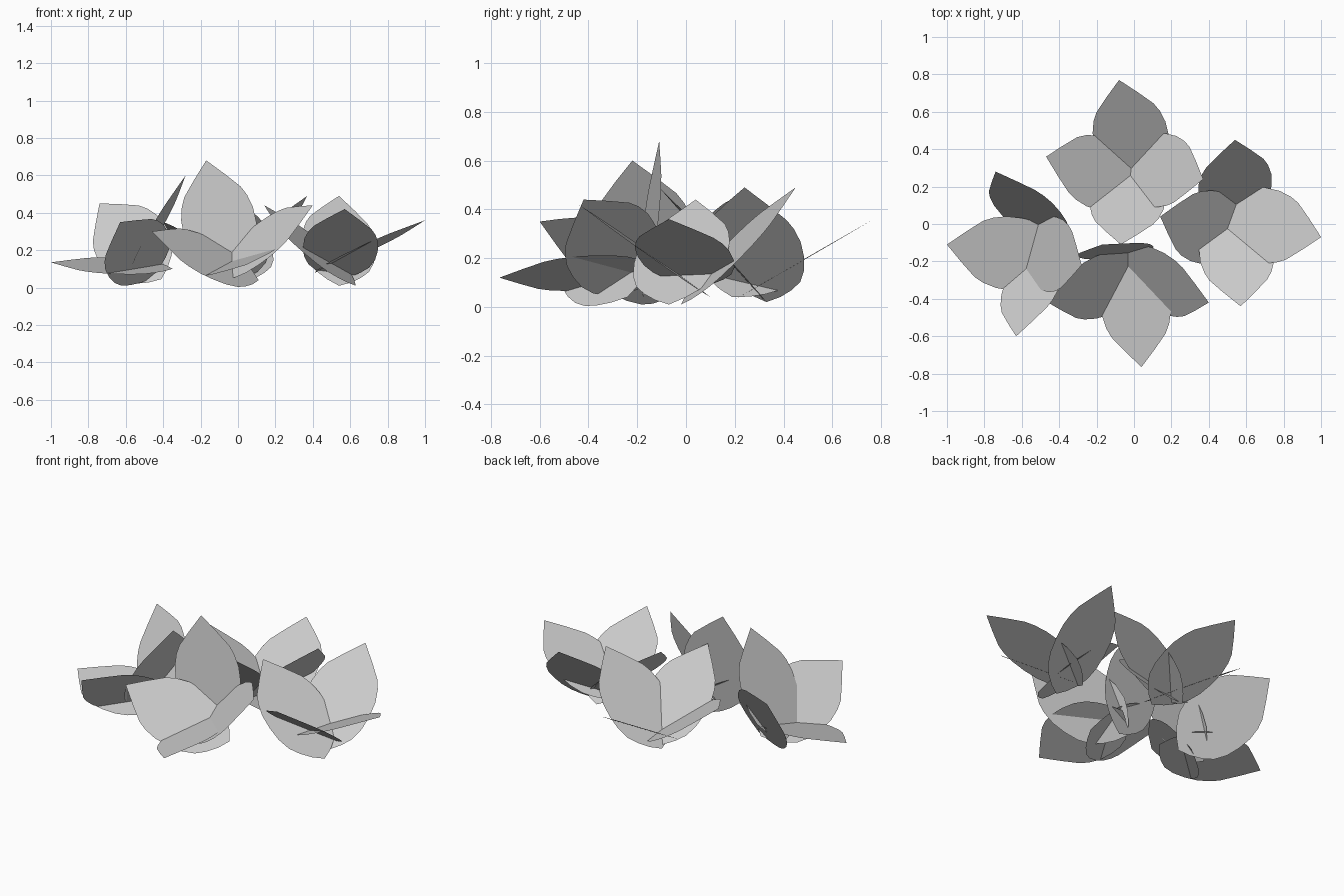
import bpy, bmesh
from mathutils import Vector

if "Cube" in bpy.data.objects:
    bpy.data.objects.remove(bpy.data.objects["Cube"])

# half outline of one flat leaf: (distance from base, half width)
HALF = [(.035, .065), (.08, .12), (.13, .163), (.2, .19), (.28, .2),
        (.36, .198), (.43, .18), (.48, .155), (.56, .085)]
LENGTH = .65


def add_leaf(bm, base, tip, axis):
    """Flat pointed leaf from base to tip, facing along the flower axis."""
    base, tip = Vector(base), Vector(tip)
    along = (tip - base).normalized()
    side = Vector(axis).cross(along).normalized()
    k = (tip - base).length / LENGTH
    right = [base + along * s * k + side * w for s, w in HALF]
    left = [base + along * s * k - side * w for s, w in HALF]
    loop = [base] + left + [tip] + right[::-1]
    bm.faces.new([bm.verts.new(p) for p in loop])


def flower(name, axis, leaves):
    """Each leaf is (base, tip) with an optional own axis for extra roll."""
    bm = bmesh.new()
    for base, tip, *own in leaves:
        add_leaf(bm, base, tip, own[0] if own else axis)
    mesh = bpy.data.meshes.new(name)
    bm.to_mesh(mesh)
    bm.free()
    bpy.context.collection.objects.link(bpy.data.objects.new(name, mesh))


# four tilted rosettes, each of four crossing leaves
flower("right_rosette", (.06, .01, .99), [
    ((.41, .05, .08), (1.0, -.07, .36)),
    ((.54, -.02, .01), (.54, .45, .49), (.14, 0, .99)),
    ((.63, -.07, .01), (.14, .04, .44), (0, -.09, .99)),
    ((.53, .10, .04), (.57, -.44, .42))])

flower("back_rosette", (-.10, .10, .99), [
    ((.04, .20, .03), (-.08, .77, .36)),
    ((.08, .19, .04), (-.47, .36, .38), (-.09, .26, .96)),
    ((-.07, .33, .02), (.37, .24, .49)),
    ((.00, .33, .02), (-.07, -.11, .49))])

flower("left_rosette", (-.61, -.08, .79), [
    ((-.35, -.20, .10), (-1.0, -.11, .135), (-.47, -.12, .87)),
    ((-.59, -.11, .04), (-.28, -.22, .60), (-.52, .03, .86)),
    ((-.41, -.11, .045), (-.74, .28, .45)),
    ((-.46, -.06, .05), (-.63, -.60, .35))])

flower("front_rosette", (-.12, -.54, .83), [
    ((-.04, -.175, .04), (-.17, -.11, .68), (-.06, -.55, .83)),
    ((-.02, -.12, .155), (.04, -.765, .12), (-.27, -.53, .81)),
    ((-.12, -.20, .07), (.40, -.42, .44)),
    ((.11, -.24, .04), (-.46, -.42, .30))])
